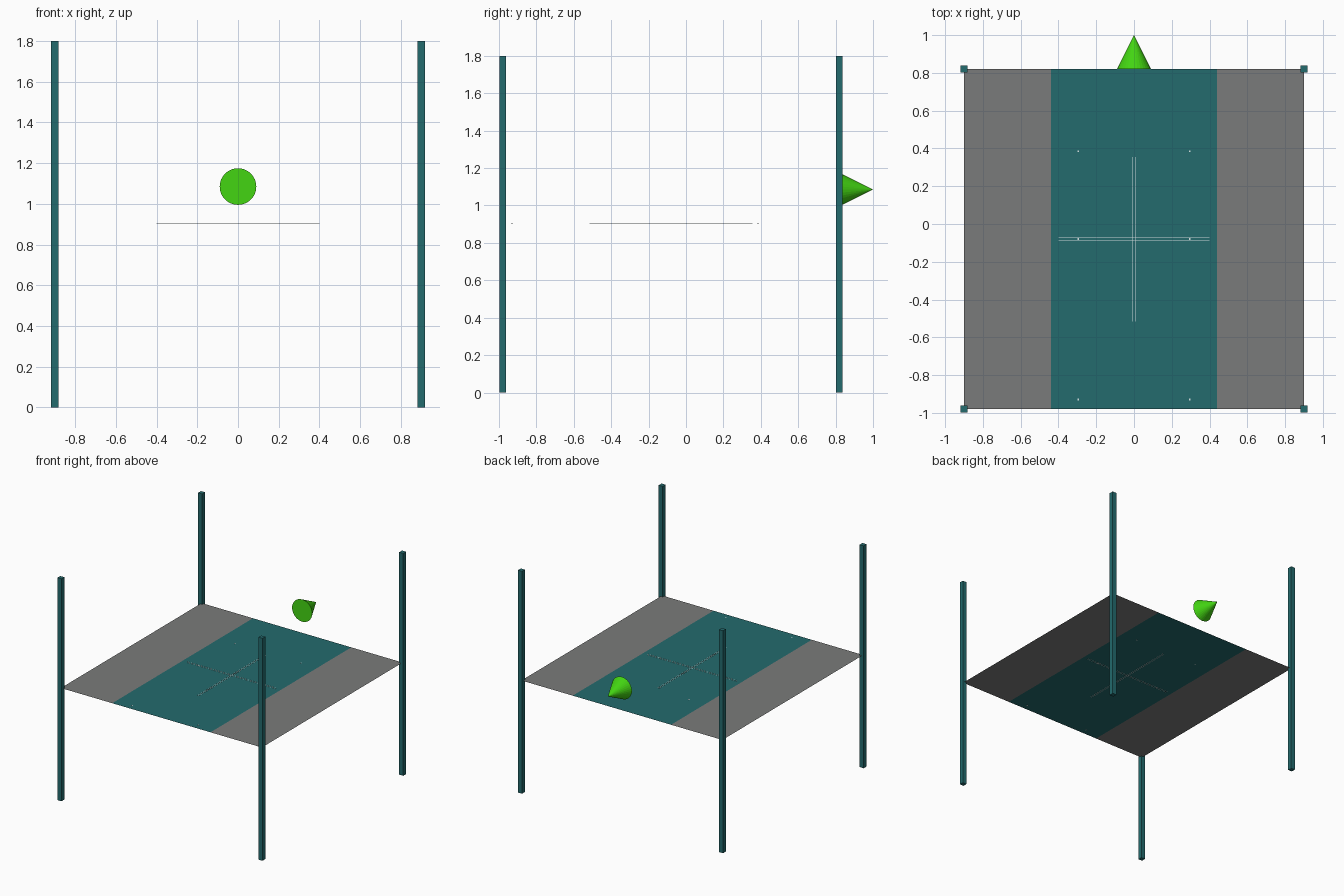
import bpy, bmesh, math

if "Cube" in bpy.data.objects:
    bpy.data.objects.remove(bpy.data.objects["Cube"])

SHEET_Z = 0.905
MID_Y = -0.08          # centre of the square frame
HALF = 0.90


def material(name, rgb):
    m = bpy.data.materials.new(name)
    m.diffuse_color = (*rgb, 1)
    m.use_nodes = True
    m.node_tree.nodes["Principled BSDF"].inputs["Base Color"].default_value = m.diffuse_color
    return m


TEAL = material("teal", (0.017, 0.146, 0.155))
GREY = material("grey", (0.195, 0.198, 0.196))
GREEN = material("bright green", (0.056, 0.66, 0.006))
PALE = material("pale line", (0.75, 0.85, 0.85))


def make_object(name, bm, *mats):
    mesh = bpy.data.meshes.new(name)
    bm.to_mesh(mesh)
    bm.free()
    for m in mats:
        mesh.materials.append(m)
    ob = bpy.data.objects.new(name, mesh)
    bpy.context.collection.objects.link(ob)
    return ob


def add_box(bm, centre, size):
    verts = bmesh.ops.create_cube(bm, size=1)["verts"]
    bmesh.ops.scale(bm, vec=size, verts=verts)
    bmesh.ops.translate(bm, vec=centre, verts=verts)


# Four square corner posts
for x_name, sx in (("left", -1), ("right", 1)):
    for y_name, sy in (("front", -1), ("back", 1)):
        bm = bmesh.new()
        add_box(bm, (sx * HALF, MID_Y + sy * HALF, 0.9), (0.036, 0.036, 1.8))
        make_object(f"{y_name}_{x_name}_post", bm, TEAL)

# Thin sheet between the posts, with a teal band down the middle
bm = bmesh.new()
rows = [[bm.verts.new((x, MID_Y + s * HALF, SHEET_Z)) for s in (-1, 1)]
        for x in (-HALF, -0.44, 0.44, HALF)]
for i, (a, b) in enumerate(zip(rows, rows[1:])):
    face = bm.faces.new((a[0], b[0], b[1], a[1]))
    face.material_index = 1 if i == 1 else 0
make_object("sheet", bm, GREY, TEAL)

# Hairline cross and small dots on the band
bm = bmesh.new()
LINE = 0.002
for s in (-1, 1):
    add_box(bm, (0, MID_Y + s * 0.007, SHEET_Z), (0.8, LINE, LINE))
    add_box(bm, (s * 0.006, MID_Y, SHEET_Z), (LINE, 0.87, LINE))
    for y in (0.385, MID_Y, -0.93):
        add_box(bm, (s * 0.295, y, SHEET_Z), (0.01, 0.01, LINE))
make_object("band_markings", bm, PALE)

# Cone pointing backwards
bm = bmesh.new()
bmesh.ops.create_cone(bm, cap_ends=True, segments=32, radius1=0.09, radius2=0, depth=0.18)
cone = make_object("direction_cone", bm, GREEN)
cone.rotation_euler = (-math.pi / 2, 0, 0)
cone.location = (0, 0.91, 1.085)
